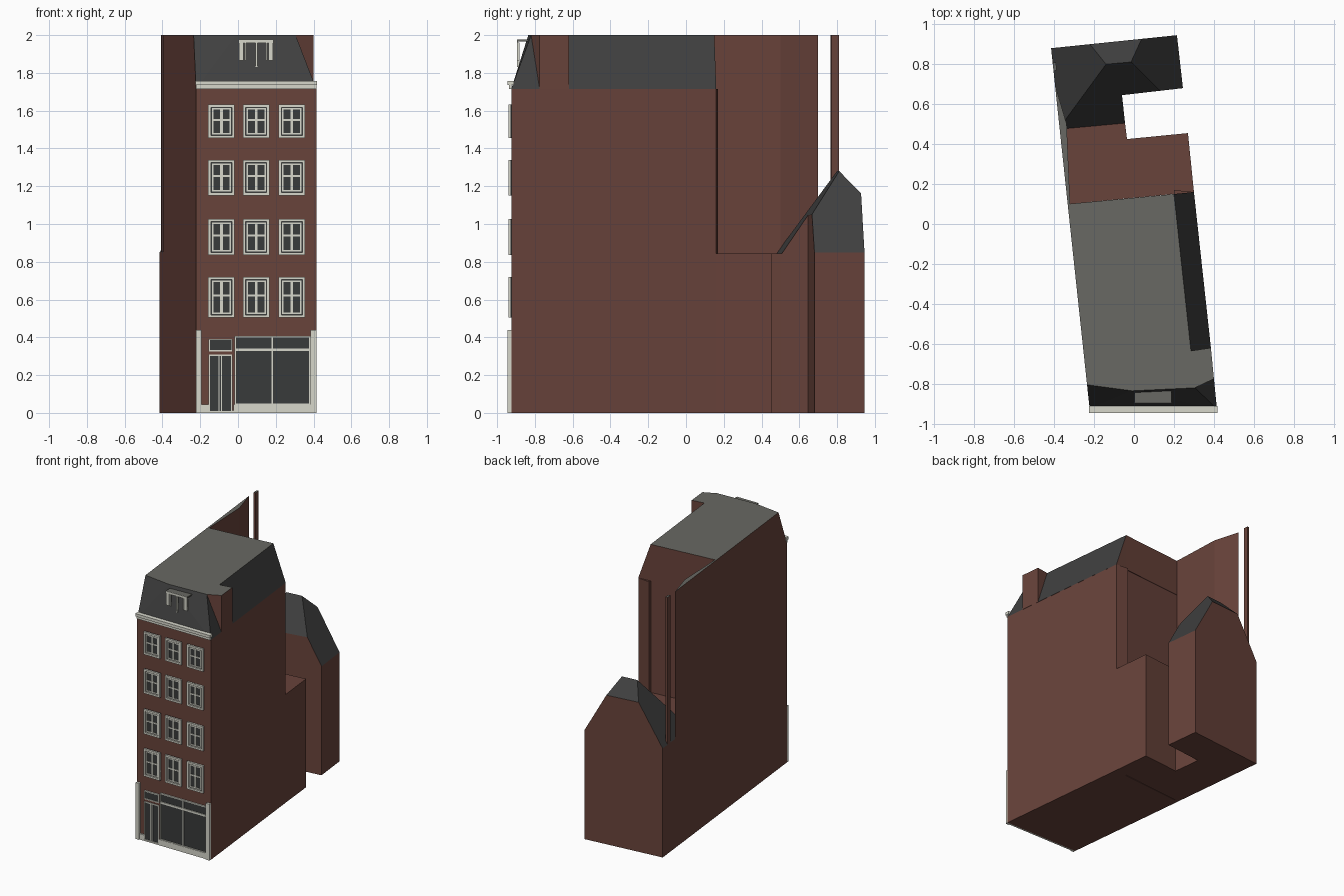
import bpy
import bmesh
from mathutils import Vector
from mathutils.geometry import normal as plane_normal

default_cube = bpy.data.objects.get("Cube")
if default_cube:
    bpy.data.objects.remove(default_cube, do_unlink=True)


def make_material(name, red, green, blue):
    material = bpy.data.materials.new(name)
    material.use_nodes = True
    colour = (red, green, blue, 1)
    material.diffuse_color = colour
    shader = next(n for n in material.node_tree.nodes if n.type == "BSDF_PRINCIPLED")
    shader.inputs["Base Color"].default_value = colour
    return material


brick = make_material("brick", 0.14, 0.056, 0.043)
slate = make_material("dark slate", 0.05, 0.05, 0.05)
flat_grey = make_material("flat roof grey", 0.14, 0.14, 0.125)
cream = make_material("cream paint", 0.68, 0.68, 0.6)
glass = make_material("dark glass", 0.04, 0.043, 0.043)


def finish(name, bm, materials):
    """Turn a bmesh into a flat-shaded object."""
    bmesh.ops.recalc_face_normals(bm, faces=bm.faces)
    mesh = bpy.data.meshes.new(name)
    bm.to_mesh(mesh)
    bm.free()
    for material in materials:
        mesh.materials.append(material)
    part = bpy.data.objects.new(name, mesh)
    bpy.context.collection.objects.link(part)
    return part


def paint_roofs(part):
    """Sloping faces are slate, level tops are grey, walls stay brick."""
    for face in part.data.polygons:
        height = face.normal.z
        face.material_index = 2 if height > 0.95 else 1 if height > 0.12 else 0


def prism(bm, outline, bottom, top):
    low = [bm.verts.new((x, y, bottom)) for x, y in outline]
    high = [bm.verts.new((x, y, top)) for x, y in outline]
    bm.faces.new(low[::-1])
    bm.faces.new(high)
    for i in range(len(outline)):
        j = (i + 1) % len(outline)
        bm.faces.new((low[i], low[j], high[j], high[i]))


def extruded(name, outline, bottom, top, materials):
    bm = bmesh.new()
    prism(bm, outline, bottom, top)
    return finish(name, bm, materials)


def boxes(name, blocks, front, back, material):
    """Blocks are (left, right, bottom, top) rectangles between two depths."""
    bm = bmesh.new()
    for x0, x1, z0, z1 in blocks:
        prism(bm, [(x0, front), (x1, front), (x1, back), (x0, back)], z0, z1)
    return finish(name, bm, [material])


def border(x0, x1, z0, z1, t):
    return [(x0, x0 + t, z0, z1), (x1 - t, x1, z0, z1),
            (x0 + t, x1 - t, z0, z0 + t), (x0 + t, x1 - t, z1 - t, z1)]


# Main house body on its skewed plot
FACADE = -0.925
EAVES = 1.715
TOP = 2.0
extruded("main_walls", [(-0.222, FACADE), (0.415, FACADE), (0.3, 0.16), (0.2, 0.17),
                        (0.2, 0.145), (-0.32, 0.1), (-0.332, 0.1)], 0, EAVES, [brick])

# Mansard storey with its flush chimney block on one side
eaves_points = dict(a=(-0.222, FACADE), b=(0.415, FACADE), c=(0.4, -0.775),
                    d=(0.385, -0.62), e=(0.3, 0.16), f=(0.2, 0.15), g=(-0.332, 0.1))
top_points = dict(A=(-0.235, -0.805), M=(-0.01, -0.835), B=(0.305, -0.82), C=(0.4, -0.775),
                  D=(0.385, -0.62), H=(0.285, -0.635), F=(0.2, 0.15), G=(-0.332, 0.1))
bm = bmesh.new()
corner = {k: bm.verts.new((*p, EAVES)) for k, p in eaves_points.items()}
corner.update({k: bm.verts.new((*p, TOP)) for k, p in top_points.items()})
for face in ("aMA", "abM", "bBM", "bcB", "cCB", "cdDC", "dHD", "deFH",
             "efF", "fgGF", "gaAG", "AMBCDHFG", "gfedcba"):
    bm.faces.new([corner[k] for k in face])
paint_roofs(finish("mansard_storey", bm, [brick, slate, flat_grey]))

# Low flat-roofed rear block
extruded("low_rear_block", [(0.3, 0.16), (0.27, 0.455), (-0.035, 0.425), (-0.045, 0.505),
                            (-0.372, 0.475), (-0.332, 0.1)], 0, 0.845, [brick])

# Rear annex: an L-shaped prism trimmed by four roof planes
annex_roof = [
    [(-0.372, 0.475, 0.84), (-0.045, 0.505, 0.84), (-0.08, 0.805, 1.28)],
    [(0.245, 0.68, 0.85), (0.215, 0.945, 0.85), (-0.015, 0.81, 1.28)],
    [(-0.415, 0.88, 0.85), (-0.372, 0.475, 0.85), (-0.14, 0.8, 1.28)],
    [(0.04, 0.925, 1.165), (-0.24, 0.9, 1.165), (-0.08, 0.805, 1.28)],
]
bm = bmesh.new()
prism(bm, [(-0.372, 0.475), (-0.045, 0.505), (-0.06, 0.645),
           (0.245, 0.68), (0.215, 0.945), (-0.415, 0.88)], 0, 1.6)
for points in annex_roof:
    points = [Vector(p) for p in points]
    up = plane_normal(points)
    if up.z < 0:
        up.negate()
    cut = bmesh.ops.bisect_plane(bm, geom=bm.verts[:] + bm.edges[:] + bm.faces[:],
                                 plane_co=points[0], plane_no=up, clear_outer=True)
    rim = [e for e in bm.edges if e.is_boundary]
    bmesh.ops.holes_fill(bm, edges=rim, sides=0)
paint_roofs(finish("rear_annex", bm, [brick, slate, flat_grey]))

# Tall party wall and flue post along the boundary
tall_parts = {
    "party_wall": [(-0.332, 0.1), (-0.32, 0.1), (-0.337, 0.5), (-0.396, 0.7)],
    "flue_post": [(-0.403, 0.765), (-0.388, 0.77), (-0.39, 0.81), (-0.407, 0.808)],
}
for name, outline in tall_parts.items():
    paint_roofs(extruded(name, outline, 0.84, TOP, [brick, slate, flat_grey]))

# Cornice in two steps
boxes("cornice_lower", [(-0.222, 0.415, 1.715, 1.735)], -0.936, FACADE, cream)
boxes("cornice_upper", [(-0.225, 0.418, 1.735, 1.757)], -0.945, -0.91, cream)

# Twelve sash windows
columns = [-0.0875, 0.096, 0.285]
rows = [(0.505, 0.72), (0.835, 1.027), (1.152, 1.34), (1.455, 1.632)]
half = 0.07
for floor, (z0, z1) in enumerate(rows, 1):
    for bay, x in enumerate(columns, 1):
        tag = f"floor_{floor}_bay_{bay}"
        left, right = x - half, x + half
        boxes("glass_" + tag, [(left, right, z0, z1)], FACADE - 0.004, FACADE, glass)
        boxes("frame_" + tag, border(left, right, z0, z1, 0.014), -0.94, FACADE, cream)
        inset = 0.019
        bar = z0 + (z1 - z0) * 0.54
        sash = border(left + inset, right - inset, z0 + inset, z1 - inset, 0.008)
        sash += [(x - 0.007, x + 0.007, z0 + inset, z1 - inset),
                 (left + inset, right - inset, bar - 0.005, bar + 0.005)]
        boxes("sash_" + tag, sash, -0.934, FACADE, cream)

# Shopfront: pilasters, plinth, door and display window
boxes("pilasters", [(-0.222, -0.193, 0, 0.44), (0.383, 0.415, 0, 0.44)],
      -0.945, FACADE, cream)
boxes("plinth", [(-0.193, -0.155, 0, 0.045), (-0.025, 0.383, 0, 0.045)],
      -0.938, FACADE, cream)
boxes("door_step", [(-0.155, -0.025, 0, 0.012)], -0.938, FACADE, cream)
boxes("shop_glass", [(-0.015, 0.38, 0.045, 0.405), (-0.155, -0.028, 0.012, 0.39)],
      FACADE - 0.004, FACADE, glass)
shop_frame = border(-0.018, 0.383, 0.042, 0.408, 0.008)
shop_frame += [(-0.01, 0.375, 0.327, 0.342), (0.178, 0.186, 0.05, 0.4)]
boxes("shop_window_frame", shop_frame, -0.936, FACADE, cream)
boxes("door_lintel", [(-0.155, -0.028, 0.308, 0.325)], -0.93, FACADE, brick)
door_frame = border(-0.155, -0.028, 0.325, 0.392, 0.007)
door_frame += [(-0.155, -0.147, 0.012, 0.308), (-0.036, -0.028, 0.012, 0.308),
               (-0.147, -0.036, 0.3, 0.308),
               (-0.103, -0.097, 0.012, 0.3), (-0.09, -0.084, 0.012, 0.3)]
boxes("door_frame", door_frame, -0.936, FACADE, cream)

# Dormer: a thin roof on posts in front of the slate slope
boxes("dormer_roof", [(0.003, 0.187, 1.966, 1.976)], -0.893, -0.835, flat_grey)
boxes("dormer_head", [(0.003, 0.187, 1.958, 1.976)], -0.896, -0.89, cream)
posts = []
for side in (-1, 1):
    for inner, outer in ((0.066, 0.09), (0.052, 0.06)):
        ends = sorted((0.095 + side * inner, 0.095 + side * outer))
        posts.append((*ends, 1.866, 1.96))
posts.append((0.092, 0.102, 1.832, 1.96))
boxes("dormer_posts", posts, -0.895, -0.882, cream)
